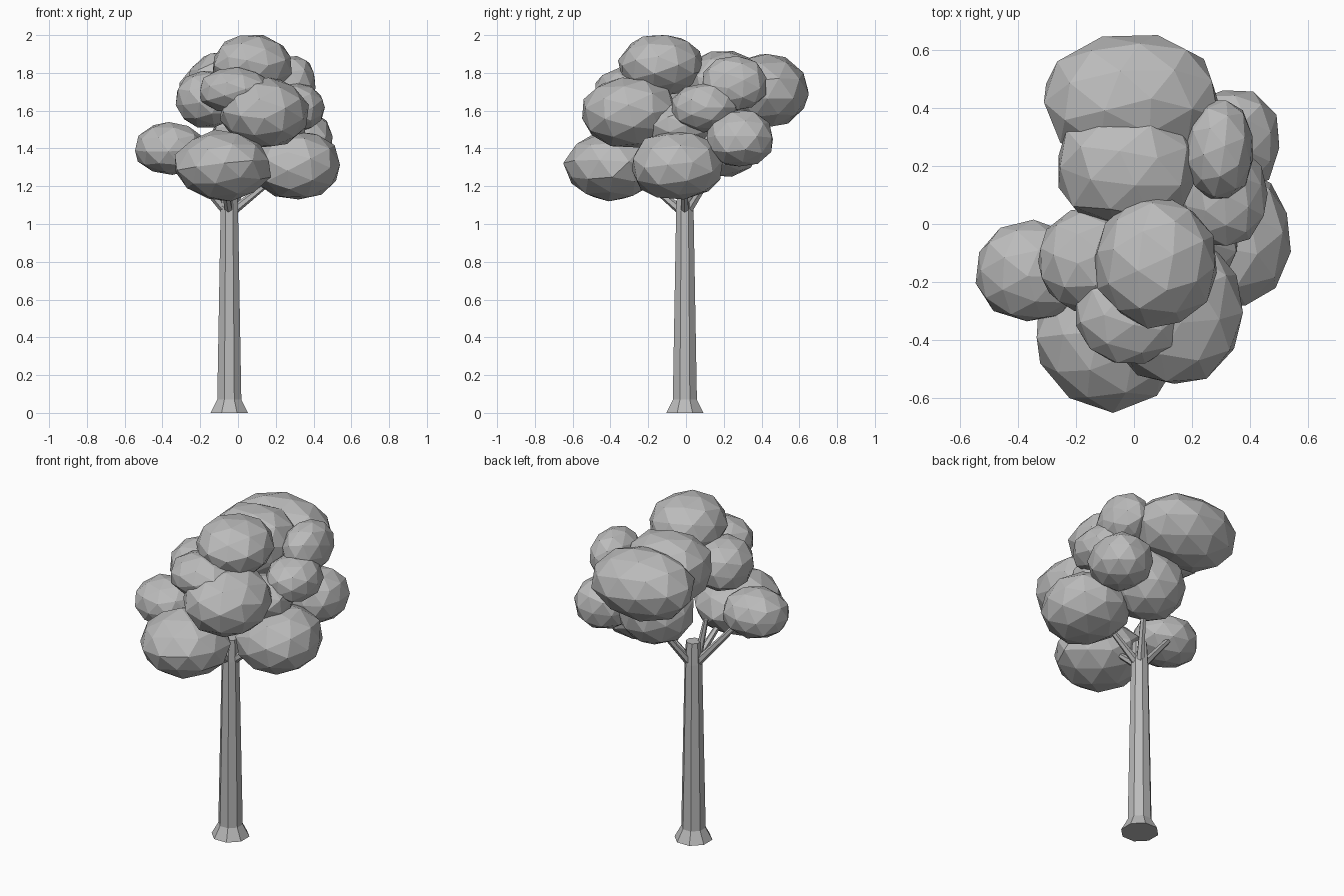
import bpy, bmesh, random
from math import tau
from mathutils import Vector, Euler

random.seed(11)
cube = bpy.data.objects.get("Cube")
if cube:
    bpy.data.objects.remove(cube, do_unlink=True)

GREY = (0.5, 0.5, 0.5, 1.0)
grey = bpy.data.materials.new("plain grey")
grey.use_nodes = True
grey.diffuse_color = GREY
bsdf = next(n for n in grey.node_tree.nodes if n.type == 'BSDF_PRINCIPLED')
bsdf.inputs["Base Color"].default_value = GREY


def finish(name, bm):
    """Turn a bmesh into a flat-shaded object."""
    bmesh.ops.recalc_face_normals(bm, faces=bm.faces)
    mesh = bpy.data.meshes.new(name)
    bm.to_mesh(mesh)
    bm.free()
    mesh.materials.append(grey)
    bpy.context.collection.objects.link(bpy.data.objects.new(name, mesh))


def tapered_tube(name, rings, sides):
    """Loft (centre, radius) rings along the line from first to last."""
    bm = bmesh.new()
    axis = Vector(rings[-1][0]) - Vector(rings[0][0])
    turn = axis.to_track_quat('Z', 'Y')
    loops = []
    for centre, radius in rings:
        loop = []
        for i in range(sides):
            spoke = Euler((0, 0, tau * (i + 0.5) / sides)).to_matrix() @ Vector((radius, 0, 0))
            loop.append(bm.verts.new(Vector(centre) + turn @ spoke))
        loops.append(loop)
    for low, high in zip(loops, loops[1:]):
        for i in range(sides):
            j = (i + 1) % sides
            bm.faces.new((low[i], low[j], high[j], high[i]))
    bm.faces.new(loops[0][::-1])
    bm.faces.new(loops[-1])
    finish(name, bm)


def leaf_clump(name, centre, radii, power):
    """Faceted superellipsoid, randomly turned; a higher power is boxier."""
    bm = bmesh.new()
    bmesh.ops.create_icosphere(bm, subdivisions=2, radius=1)
    spin = Euler([random.uniform(0, tau) for _ in range(3)]).to_matrix()
    for v in bm.verts:
        point = spin @ v.co
        reach = sum(abs(c) ** power for c in point) ** (-1 / power)
        v.co = point * reach * random.uniform(0.97, 1.03)
    for axis in range(3):
        low = min(v.co[axis] for v in bm.verts)
        high = max(v.co[axis] for v in bm.verts)
        for v in bm.verts:
            unit = 2 * (v.co[axis] - low) / (high - low) - 1
            v.co[axis] = centre[axis] + unit * radii[axis]
    finish(name, bm)


# Trunk with a flared foot
TX, TY = -0.046, -0.006
trunk_profile = [(0, 0.107), (0.07, 0.069), (1.07, 0.05), (1.2, 0.042)]
tapered_tube("trunk", [((TX, TY, z), r) for z, r in trunk_profile], 8)

# Branches reaching into the lower clumps
branch_tips = {
    "branch_left": (-0.34, -0.06, 1.39),
    "branch_middle": (-0.1, -0.05, 1.33),
    "branch_front": (-0.08, -0.26, 1.27),
    "branch_right": (0.2, -0.01, 1.25),
    "branch_back": (0.07, 0.17, 1.32),
}
for name, tip in branch_tips.items():
    out = (Vector(tip) - Vector((TX, TY, tip[2]))).normalized() * 0.02
    root = Vector((TX, TY, 1.07)) + out
    tapered_tube(name, [(root, 0.024), (tip, 0.014)], 6)

# Foliage: centre, radii and boxiness of each clump
clumps = {
    "foliage_top": ((0.075, -0.13, 1.84), (0.21, 0.23, 0.16), 1.95),
    "foliage_back": ((-0.01, 0.43, 1.705), (0.3, 0.22, 0.195), 2.1),
    "foliage_upper_middle": ((-0.02, 0.2, 1.725), (0.24, 0.2, 0.19), 2.5),
    "foliage_back_right_high": ((0.29, 0.255, 1.745), (0.12, 0.17, 0.145), 2.2),
    "foliage_back_right_low": ((0.335, 0.285, 1.455), (0.165, 0.175, 0.15), 2.3),
    "foliage_right_middle": ((0.31, 0.1, 1.615), (0.15, 0.175, 0.13), 2.1),
    "foliage_right_low": ((0.315, -0.045, 1.31), (0.225, 0.24, 0.18), 2.4),
    "foliage_left_low": ((-0.36, -0.16, 1.4), (0.185, 0.175, 0.14), 2.1),
    "foliage_front_low": ((-0.08, -0.39, 1.31), (0.255, 0.26, 0.19), 1.85),
    "foliage_front_high": ((-0.01, -0.3, 1.71), (0.19, 0.18, 0.12), 2.1),
    "foliage_front_middle": ((0.14, -0.3, 1.59), (0.235, 0.25, 0.185), 2.1),
    "foliage_left_middle": ((-0.16, -0.12, 1.66), (0.17, 0.18, 0.15), 2.2),
    "foliage_under_back": ((0.07, 0.2, 1.44), (0.215, 0.2, 0.19), 2.2),
    "foliage_core": ((0.19, -0.04, 1.52), (0.17, 0.18, 0.13), 2.0),
}
for name, (centre, radii, power) in clumps.items():
    leaf_clump(name, centre, radii, power)
